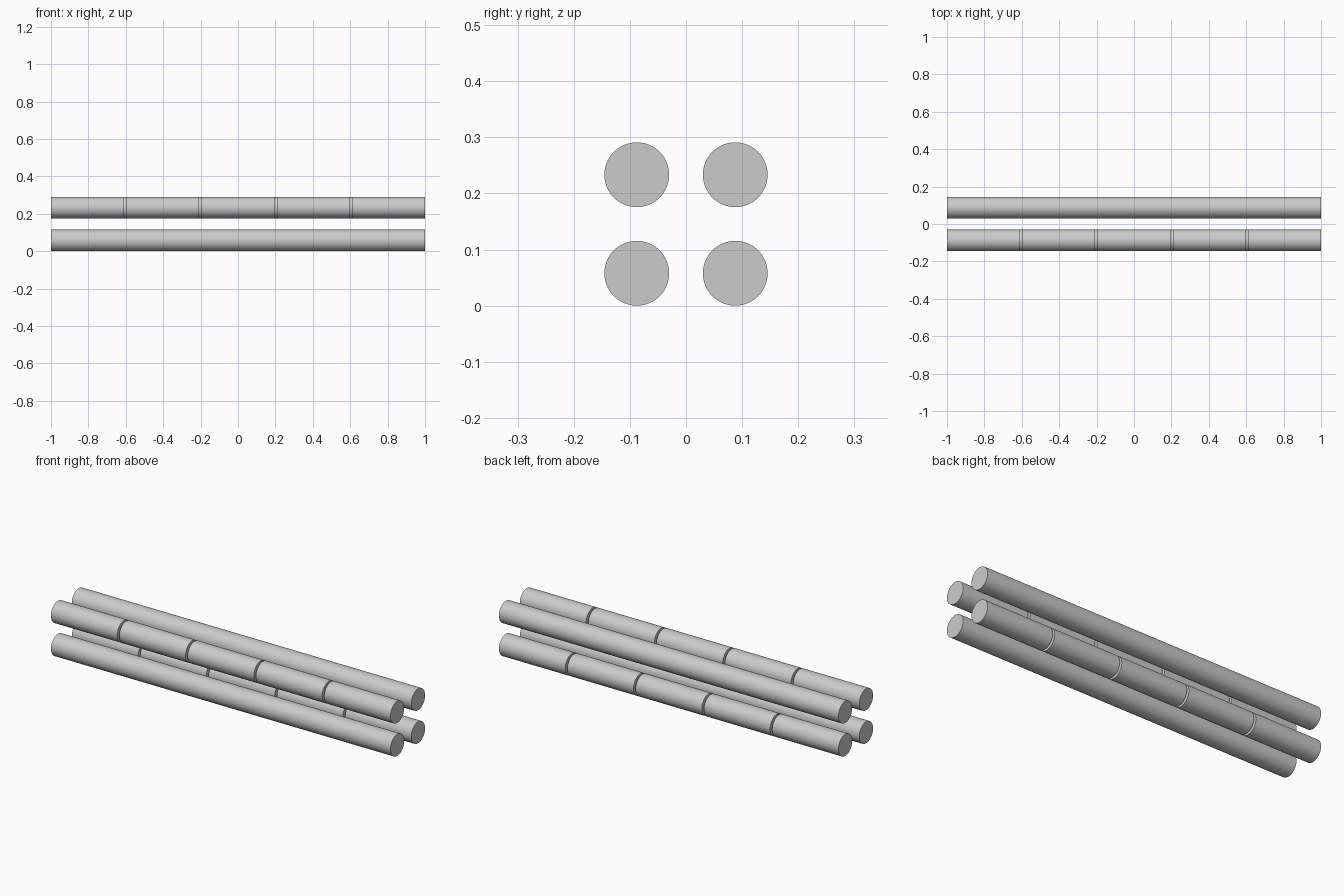
import bpy
import math

cube = bpy.data.objects.get("Cube")
if cube:
    bpy.data.objects.remove(cube, do_unlink=True)

RADIUS = 0.0577
OFFSET = 0.0878      # rod axis distance from the bundle centre
LENGTH = 2.0
GAP = 0.012          # slit between segments

grey = bpy.data.materials.new("light grey")
grey.use_nodes = True
colour = (0.6, 0.6, 0.6, 1)
grey.diffuse_color = colour
grey.node_tree.nodes["Principled BSDF"].inputs["Base Color"].default_value = colour


def rod(name, y, z, segments):
    """A round rod along x, split into equal segments."""
    seg = (LENGTH - GAP * (segments - 1)) / segments
    for i in range(segments):
        x = -LENGTH / 2 + seg / 2 + i * (seg + GAP)
        bpy.ops.mesh.primitive_cylinder_add(
            vertices=64, radius=RADIUS, depth=seg,
            location=(x, y, z), rotation=(0, math.pi / 2, 0))
        ob = bpy.context.object
        ob.name = name if segments == 1 else f"{name}_segment_{i + 1}"
        ob.data.materials.append(grey)
        bpy.ops.object.shade_smooth_by_angle(angle=math.radians(40))


# Two whole rods and two segmented rods, on opposite diagonals
low, high = RADIUS, RADIUS + 2 * OFFSET
rod("lower_front_rod", -OFFSET, low, 1)
rod("upper_back_rod", OFFSET, high, 1)
rod("upper_front_rod", -OFFSET, high, 5)
rod("lower_back_rod", OFFSET, low, 5)
